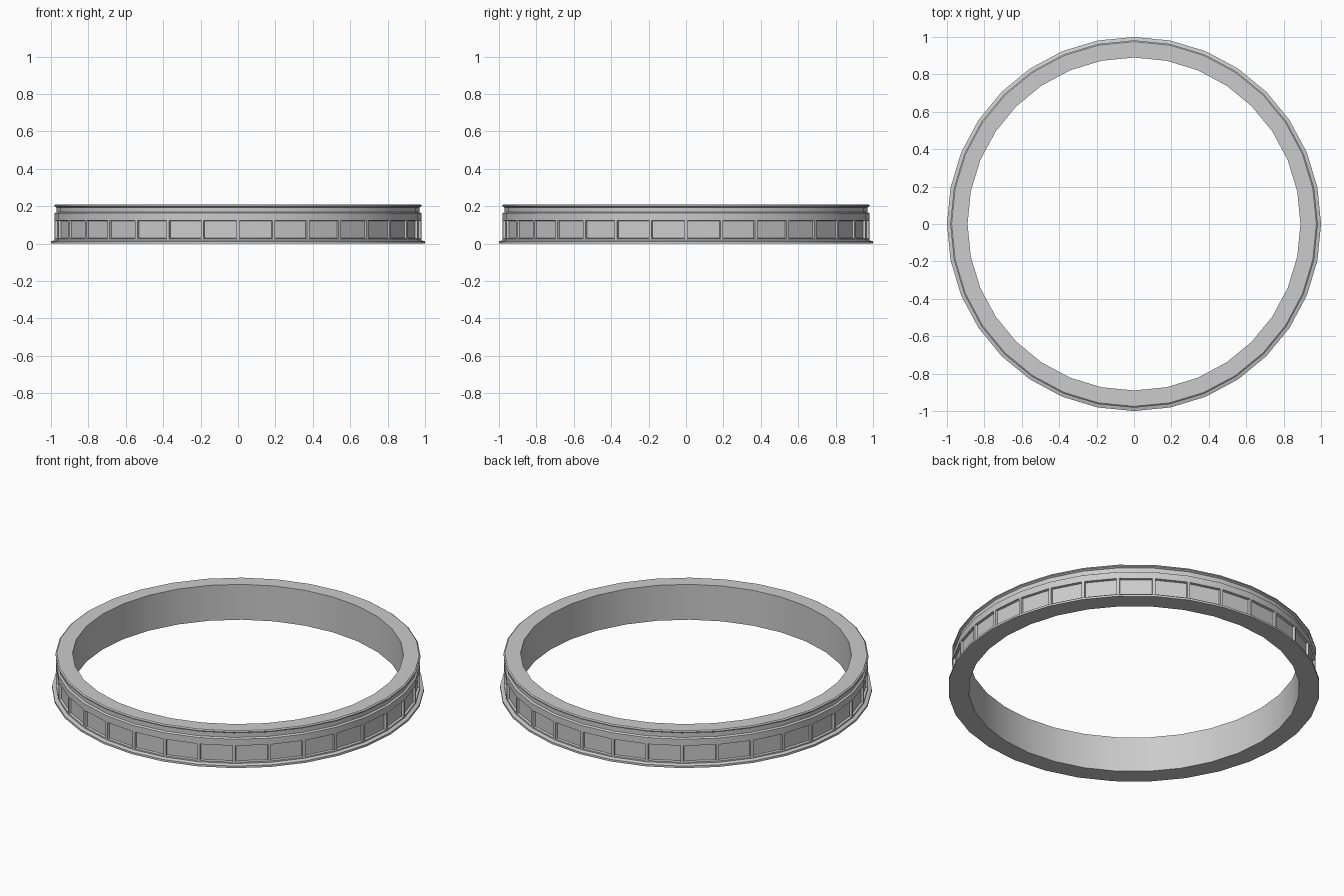
import bpy, bmesh
from math import cos, sin, pi

if "Cube" in bpy.data.objects:
    bpy.data.objects.remove(bpy.data.objects["Cube"])

SIDES = 32

# closed cross-section (radius, height): base flange, panel band, groove, top lip, bore
PROFILE = [(0.89, 0.0), (1.0, 0.0), (1.0, 0.012), (0.98, 0.018),
           (0.98, 0.131), (0.98, 0.162), (0.97, 0.168), (0.97, 0.193),
           (0.982, 0.199), (0.982, 0.205), (0.975, 0.21), (0.89, 0.21)]
PANEL_SEGMENT = 3

bm = bmesh.new()
rings = []
for i in range(SIDES):
    a = 2 * pi * i / SIDES
    rings.append([bm.verts.new((r * cos(a), r * sin(a), z)) for r, z in PROFILE])

# skin the ring, remembering the faces that carry panels
panels = []
n = len(PROFILE)
for i in range(SIDES):
    a, b = rings[i], rings[(i + 1) % SIDES]
    for j in range(n):
        k = (j + 1) % n
        f = bm.faces.new((a[j], b[j], b[k], a[k]))
        if j == PANEL_SEGMENT:
            panels.append(f)
bmesh.ops.recalc_face_normals(bm, faces=bm.faces[:])

# one recessed panel per side: frame, then sunken floor
bmesh.ops.inset_individual(bm, faces=panels, thickness=0.011, depth=0)
bmesh.ops.inset_individual(bm, faces=panels, thickness=0.004, depth=-0.013)

mesh = bpy.data.meshes.new("panelled_ring")
bm.to_mesh(mesh)
bm.free()
ring = bpy.data.objects.new("panelled_ring", mesh)
bpy.context.collection.objects.link(ring)

# smooth round the ring, crisp at the mouldings
bpy.context.view_layer.objects.active = ring
ring.select_set(True)
bpy.ops.object.shade_smooth_by_angle(angle=pi / 6)
